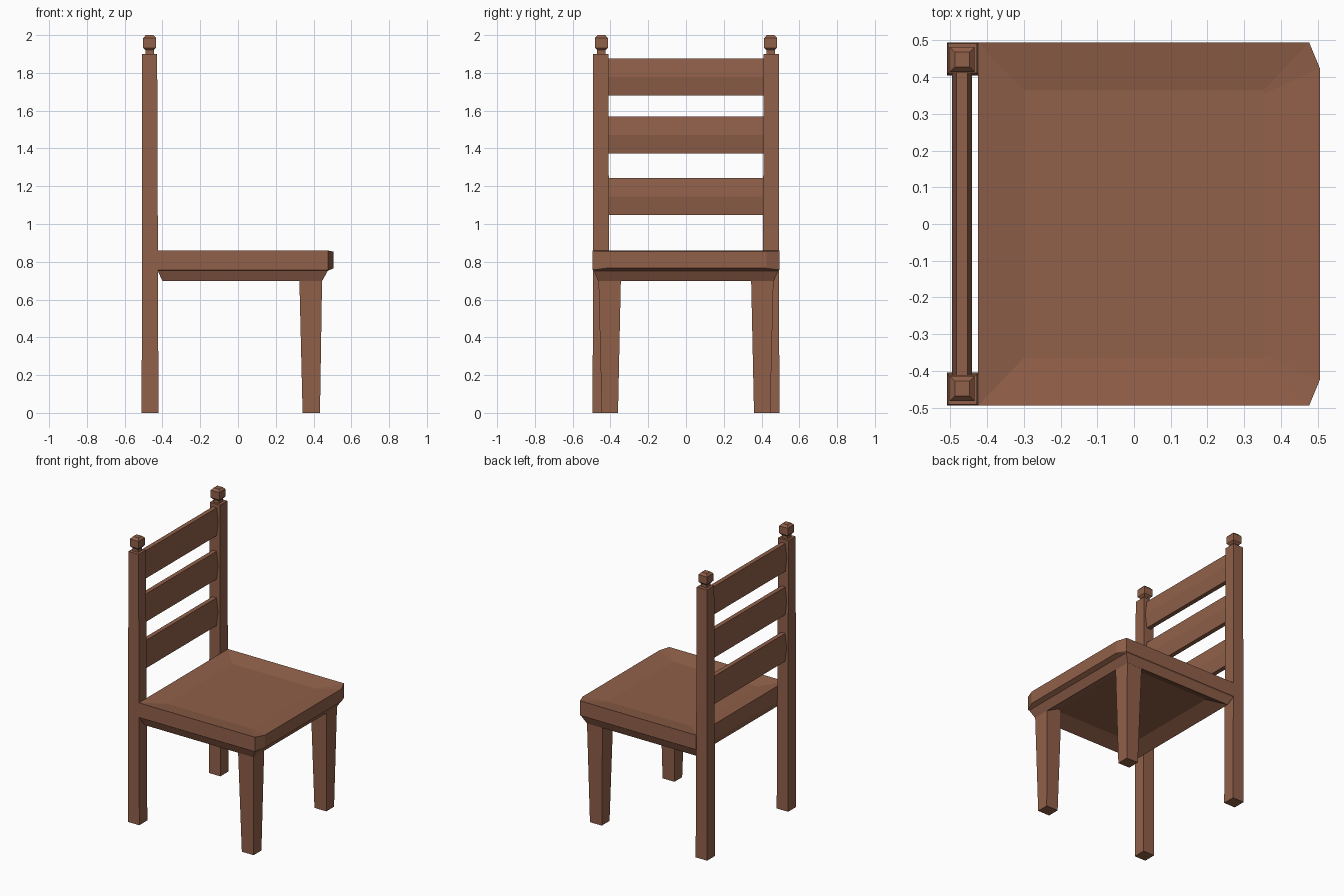
import bpy

if "Cube" in bpy.data.objects:
    bpy.data.objects.remove(bpy.data.objects["Cube"])

wood = bpy.data.materials.new("brown_wood")
wood.diffuse_color = (0.28, 0.116, 0.067, 1)
wood.use_nodes = True
wood.node_tree.nodes["Principled BSDF"].inputs["Base Color"].default_value = wood.diffuse_color


def loft(name, rings):
    """Flat-faced solid through a stack of closed rings with equal point counts."""
    n = len(rings[0])
    verts = [p for ring in rings for p in ring]
    faces = [tuple(reversed(range(n)))]
    for r in range(len(rings) - 1):
        for i in range(n):
            j = (i + 1) % n
            faces.append((r * n + i, r * n + j, (r + 1) * n + j, (r + 1) * n + i))
    faces.append(tuple(range((len(rings) - 1) * n, len(rings) * n)))
    mesh = bpy.data.meshes.new(name)
    mesh.from_pydata(verts, [], faces)
    mesh.materials.append(wood)
    obj = bpy.data.objects.new(name, mesh)
    bpy.context.collection.objects.link(obj)
    return obj


def rect(x0, x1, y0, y1, z):
    return [(x0, y0, z), (x1, y0, z), (x1, y1, z), (x0, y1, z)]


def square(x, y, half, z):
    return rect(x - half, x + half, y - half, y + half, z)


def mirror_y(obj):
    mod = obj.modifiers.new("mirror", "MIRROR")
    mod.use_axis = (False, True, False)


def seat_ring(back, side_front, front, half, half_front, z, z_front=None):
    zf = z if z_front is None else z_front
    return [(back, -half, z), (side_front, -half, z), (front, -half_front, zf),
            (front, half_front, zf), (side_front, half, z), (back, half, z)]


# Seat: dished underside, sloping skirt, upright rim with cut front corners, dished top
loft("seat", [
    seat_ring(-0.30, 0.354, 0.355, 0.365, 0.36, 0.745),
    seat_ring(-0.40, 0.444, 0.445, 0.465, 0.46, 0.698),
    seat_ring(-0.425, 0.474, 0.475, 0.488, 0.483, 0.752),
    seat_ring(-0.425, 0.477, 0.506, 0.495, 0.425, 0.757, 0.766),
    seat_ring(-0.425, 0.477, 0.506, 0.495, 0.425, 0.859, 0.854),
    seat_ring(-0.30, 0.354, 0.355, 0.365, 0.355, 0.838),
])

# Tapered front legs
mirror_y(loft("front_legs", [
    rect(0.342, 0.434, 0.36, 0.446, 0),
    rect(0.325, 0.445, 0.345, 0.463, 0.70),
    rect(0.325, 0.442, 0.345, 0.463, 0.76),
]))

# Back posts running from the floor to the finials
mirror_y(loft("back_posts", [
    rect(-0.51, -0.421, 0.405, 0.494, 0),
    rect(-0.507, -0.428, 0.411, 0.492, 1.90),
]))

# Post finials: narrow neck, flared block, chamfered cap
mirror_y(loft("post_finials", [
    square(-0.468, 0.448, h, z) for h, z in
    [(0.022, 1.89), (0.022, 1.92), (0.034, 1.933), (0.034, 1.985), (0.02, 2.0)]
]))

# Three back slats with a ridge along the middle of each face
for i, z in enumerate((1.146, 1.472, 1.777)):
    profile = [(-0.484, -0.098), (-0.453, -0.098), (-0.441, 0),
               (-0.453, 0.098), (-0.484, 0.098), (-0.496, 0)]
    loft(f"back_slat_{i + 1}", [[(x, y, z + dz) for x, dz in profile]
                                for y in (0.42, -0.42)])
